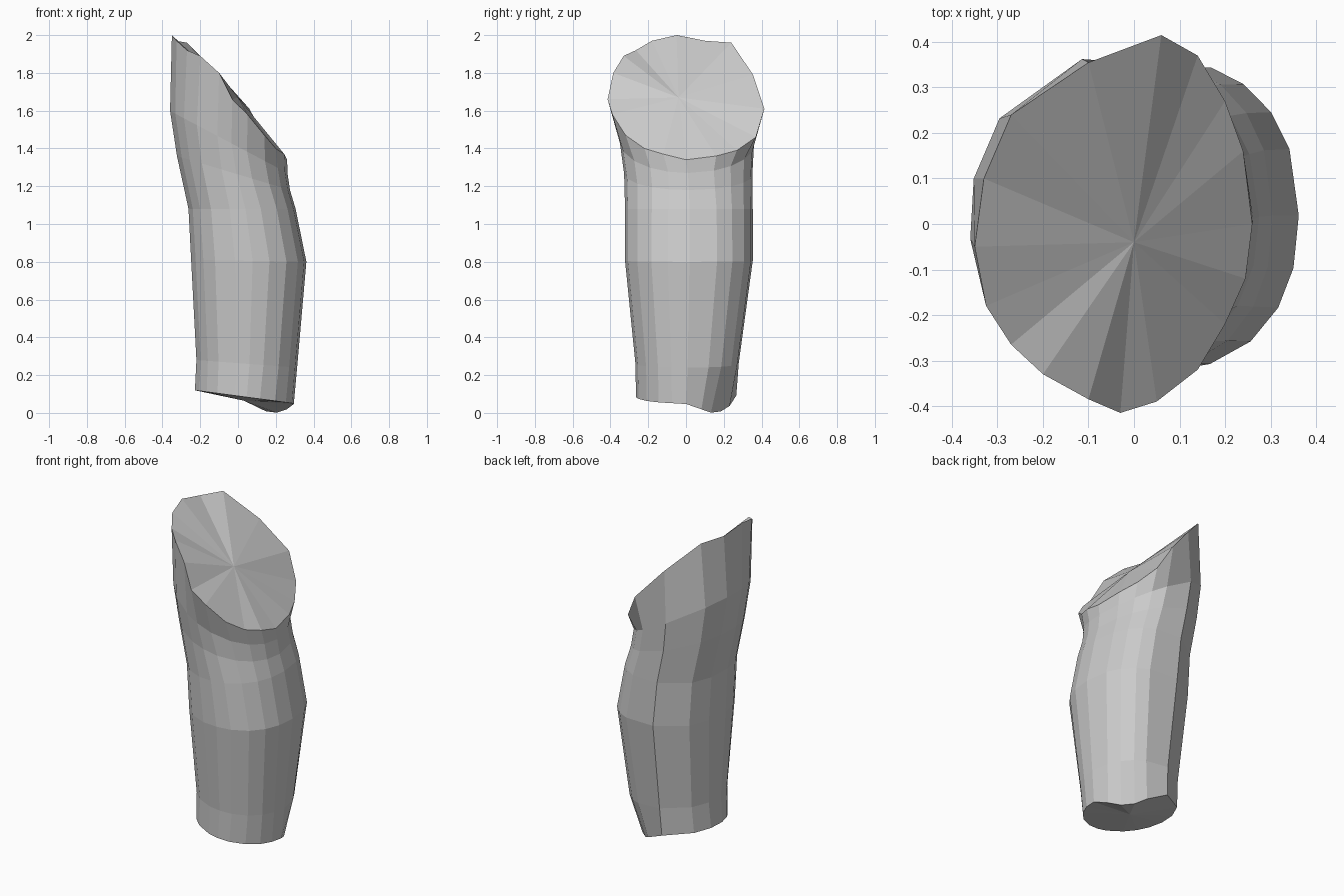
import bpy, bmesh
from math import atan2, cos, sin, copysign

if "Cube" in bpy.data.objects:
    bpy.data.objects.remove(bpy.data.objects["Cube"])

# Slanted top cut: rim points and the hub of its fan
RIM = [(.06, .415, 1.61), (.14, .37, 1.46), (.20, .27, 1.39), (.24, .16, 1.36),
       (.26, 0, 1.34), (.245, -.12, 1.37), (.20, -.22, 1.40), (.14, -.32, 1.47),
       (.05, -.39, 1.58), (-.03, -.415, 1.66), (-.10, -.385, 1.80),
       (-.20, -.33, 1.89), (-.27, -.265, 1.92), (-.325, -.18, 1.97),
       (-.35, -.05, 2.0), (-.33, .10, 1.97), (-.27, .24, 1.96), (-.10, .355, 1.79)]
HUB = (0, -.04, 1.67)
ANGLES = [atan2(y / .415, (x + .045) / .305) for x, y, z in RIM]

# Trunk sections: x min, x max, y min, y max, z at left, z at right, squareness
SECTIONS = [(-.362, .262, -.35, .37, 1.60, 1.27, 1),
            (-.325, .275, -.328, .36, 1.36, 1.18, .95),
            (-.264, .305, -.323, .36, 1.08, 1.08, .9),
            (-.25, .362, -.323, .36, .81, .80, .88),
            (-.222, .313, -.268, .285, .28, .24, .95)]


def sup(v, power):
    return copysign(abs(v) ** power, v)


def section(x0, x1, y0, y1, zl, zr, power):
    pts = []
    for a in ANGLES:
        c, s = sup(cos(a), power), sup(sin(a), power)
        pts.append(((x0 + x1) / 2 + c * (x1 - x0) / 2,
                    (y0 + y1) / 2 + s * (y1 - y0) / 2,
                    zl + (zr - zl) * (c + 1) / 2))
    return pts


# Ragged lower end: back right corner pulled in and lowest
def foot():
    pts = []
    for x, y, z in section(-.23, .297, -.265, .272, .12, .05, 1):
        near = max(0, 1 - ((x - .2) ** 2 + (y - .19) ** 2) ** .5 / .22)
        pts.append((x - .04 * near, y - .05 * near, max(0, z - .07 * near)))
    return pts


bm = bmesh.new()
rings = [[bm.verts.new(p) for p in pts]
         for pts in [RIM] + [section(*s) for s in SECTIONS] + [foot()]]
n = len(RIM)


def fan(ring, hub):
    h = bm.verts.new(hub)
    for i in range(n):
        bm.faces.new((ring[i], ring[(i + 1) % n], h))


# Trunk wall and both end fans
for a, b in zip(rings, rings[1:]):
    for i in range(n):
        j = (i + 1) % n
        bm.faces.new((a[i], a[j], b[j], b[i]))
fan(rings[0], HUB)
fan(rings[-1], (.03, 0, .065))
bmesh.ops.recalc_face_normals(bm, faces=bm.faces)

mesh = bpy.data.meshes.new("cut_log")
bm.to_mesh(mesh)
bm.free()
bpy.context.collection.objects.link(bpy.data.objects.new("cut_log", mesh))
